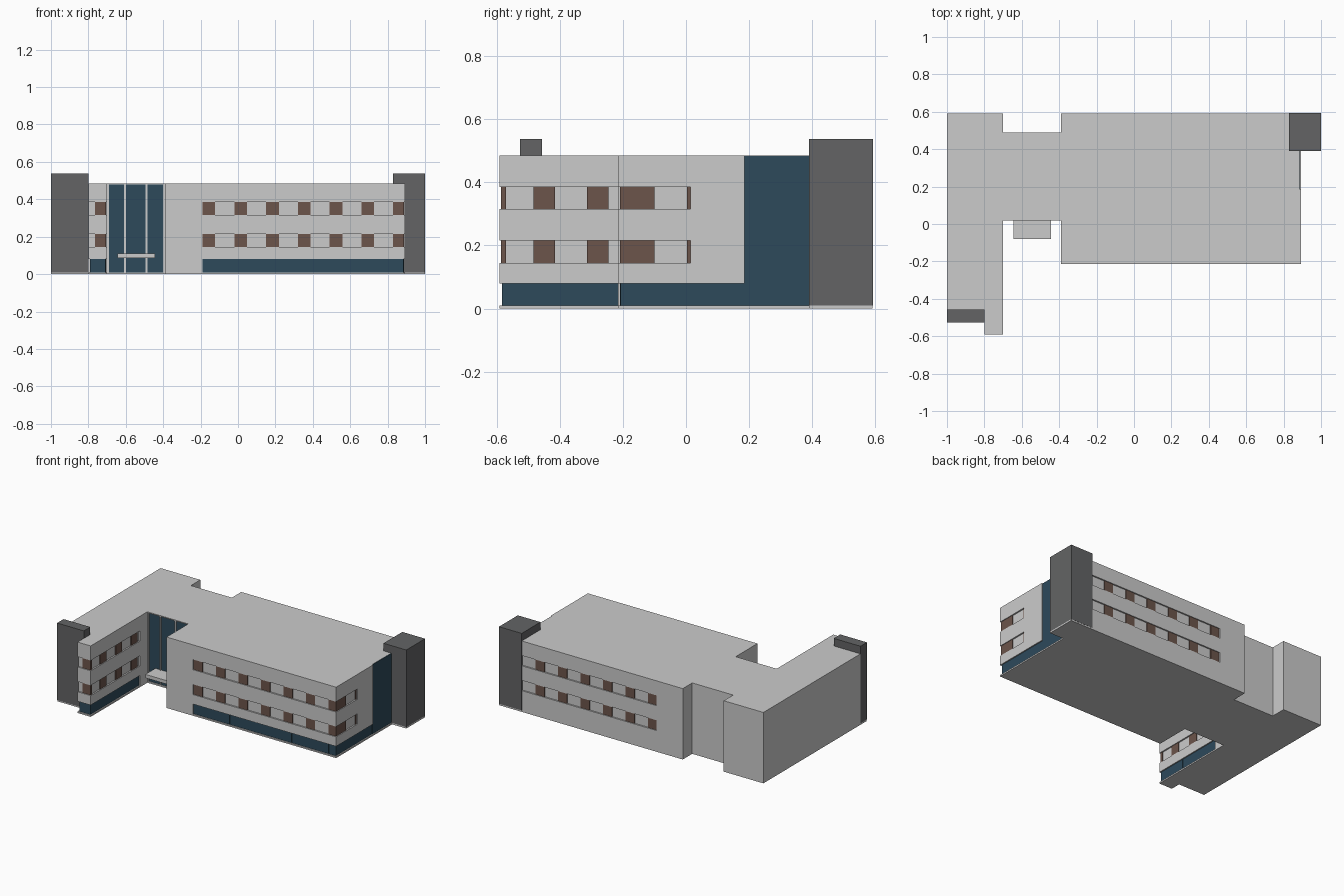
import bpy, bmesh

if "Cube" in bpy.data.objects:
    bpy.data.objects.remove(bpy.data.objects["Cube"])

def material(name, rgb):
    m = bpy.data.materials.new(name)
    m.diffuse_color = (*rgb, 1)
    m.use_nodes = True
    m.node_tree.nodes["Principled BSDF"].inputs["Base Color"].default_value = m.diffuse_color
    return m

TEAL = material("teal_glass", (0.026, 0.068, 0.105))
BROWN = material("brown_panel", (0.15, 0.09, 0.07))
DARK = material("dark_cladding", (0.125, 0.127, 0.13))

def finish(name, bm, mat=None):
    me = bpy.data.meshes.new(name)
    bmesh.ops.recalc_face_normals(bm, faces=bm.faces)
    bm.to_mesh(me)
    bm.free()
    ob = bpy.data.objects.new(name, me)
    bpy.context.collection.objects.link(ob)
    if mat:
        me.materials.append(mat)
    return ob

def boxes(name, spans, mat=None):
    """One object from boxes given as (x0, x1, y0, y1, z0, z1)."""
    bm = bmesh.new()
    for x0, x1, y0, y1, z0, z1 in spans:
        vs = bmesh.ops.create_cube(bm, size=1)["verts"]
        for v in vs:
            v.co = (x1 if v.co.x > 0 else x0,
                    y1 if v.co.y > 0 else y0,
                    z1 if v.co.z > 0 else z0)
    return finish(name, bm, mat)

def prism(name, pts, z0, z1):
    bm = bmesh.new()
    f = bm.faces.new([bm.verts.new((x, y, z0)) for x, y in pts])
    top = bmesh.ops.extrude_face_region(bm, geom=[f])["geom"]
    for v in top:
        if isinstance(v, bmesh.types.BMVert):
            v.co.z = z1
    return finish(name, bm)

BASE, SILL, ROOF, TOP = 0.01, 0.08, 0.485, 0.537
FLOORS = [(0.145, 0.215), (0.315, 0.385)]
D = 0.01    # recess depth of the panes

# Footprint shared by the base slab and the walls
foot = [(-1, -0.523), (-0.8, -0.523), (-0.8, -0.592), (-0.7, -0.592), (-0.7, 0.02),
        (-0.39, 0.02), (-0.39, -0.215), (0.893, -0.215), (0.893, 0.185), (0.885, 0.185),
        (0.885, 0.592), (-0.39, 0.592), (-0.39, 0.49), (-0.7, 0.49), (-0.7, 0.592), (-1, 0.592)]
base_foot = [p for p in foot if p[0] != 0.885]
base_foot[8] = (0.893, 0.592)
prism("base_slab", base_foot, 0, BASE)
walls = prism("walls", foot, BASE, ROOF)

# Recesses cut into the walls
cuts = []
for z0, z1 in FLOORS:
    cuts += [(-0.19, 1, -0.3, -0.215 + D, z0, z1),          # main front
             (0.893 - D, 1, -0.3, 0.015, z0, z1),           # main right
             (-0.19, 0.86, 0.592 - D, 0.7, z0, z1),         # main back
             (-0.9, -0.6, -0.7, -0.592 + D, z0, z1),        # wing front
             (-0.7 - D, -0.6, -0.7, -0.06, z0, z1)]         # wing inner side
low = (0.0, SILL)
cuts += [(-0.19, 1, -0.3, -0.215 + D, *low),
         (0.893 - D, 1, -0.3, 0.40, *low),
         (-0.9, -0.6, -0.7, -0.592 + D, *low),
         (-0.7 - D, -0.6, -0.7, -0.06, *low),
         (-0.9, -0.8 + D, -0.7, -0.523, *low),
         (-0.69, -0.40, -0.1, 0.02 + D, 0.0, 0.478)]        # entrance
cutters = []
for i, c in enumerate(cuts):
    cutter = boxes(f"cutter_{i}", [c])
    cutter.hide_render = True
    mod = walls.modifiers.new(f"recess_{i}", "BOOLEAN")
    mod.operation, mod.solver, mod.object = "DIFFERENCE", "EXACT", cutter
    cutters.append(cutter)
dg = bpy.context.evaluated_depsgraph_get()
cut_mesh = bpy.data.meshes.new_from_object(walls.evaluated_get(dg))
walls.modifiers.clear()
walls.data = cut_mesh
for c in cutters:
    bpy.data.objects.remove(c)

# Brown panels between the panes
p = 0.005   # panel setback
front_x = [(-0.19 + 0.17 * i, -0.122 + 0.17 * i) for i in range(6)]
panels = []
for z in FLOORS:
    for x0, x1 in front_x:
        panels.append((x0, x1, -0.215 + p, -0.2, *z))
        panels.append((x0, x1, 0.577, 0.592 - p, *z))
    panels += [(0.83, 0.893 - p, -0.215 + p, -0.1, *z),
               (0.87, 0.893 - p, 0.003, 0.015, *z),
               (-0.765, -0.7 - p, -0.592 + p, -0.57, *z)]
    for y in (-0.483, -0.314, -0.145):
        panels.append((-0.72, -0.7 - p, y, y + 0.068, *z))
boxes("window_panels", panels, BROWN)

# Ground floor glazing, stair glazing and entrance glazing
g = 0.008   # glass setback
boxes("ground_floor_glazing", [
    (-0.19, 0.893 - g, -0.215 + g, -0.2, BASE, SILL),
    (0.87, 0.893 - g, -0.215 + g, 0.39, BASE, SILL),
    (-0.8 + g, -0.7 - g, -0.592 + g, -0.57, BASE, SILL),
    (-0.72, -0.7 - g, -0.592 + g, -0.06, BASE, SILL),
    (-0.8 + g, -0.78, -0.592 + g, -0.523, BASE, SILL)], TEAL)
boxes("stair_glazing", [(0.87, 0.887, 0.185, 0.392, BASE, ROOF - 0.001)], TEAL)
boxes("entrance_glazing", [(-0.69, -0.40, 0.02 + g, 0.035, BASE, 0.478)], TEAL)
boxes("entrance_mullions", [(x - 0.005, x + 0.005, 0.021, 0.032, BASE, 0.478)
                            for x in (-0.605, -0.49)])

# Glazing bars along the ground floor
bars = [(x, x + 0.003, -0.215 + g - 0.002, -0.2, BASE, SILL)
        for x in (-0.08, 0.08, 0.28, 0.55, 0.83)]
bars += [(-0.72, -0.7 - g + 0.002, y, y + 0.003, BASE, SILL) for y in (-0.45, -0.38)]
boxes("glazing_bars", bars, TEAL)

# Entrance canopy
boxes("entrance_canopy", [(-0.645, -0.443, -0.08, 0.03, 0.086, 0.11)])

# Dark towers at the front left and back right, with a plinth under the latter
boxes("front_tower", [(-1.0, -0.798, -0.527, -0.457, BASE, TOP)], DARK)
boxes("back_tower", [(0.828, 1.0, 0.39, 0.593, BASE, TOP)], DARK)
boxes("tower_plinth", [(0.85, 1.0, 0.39, 0.592, 0, BASE)])
